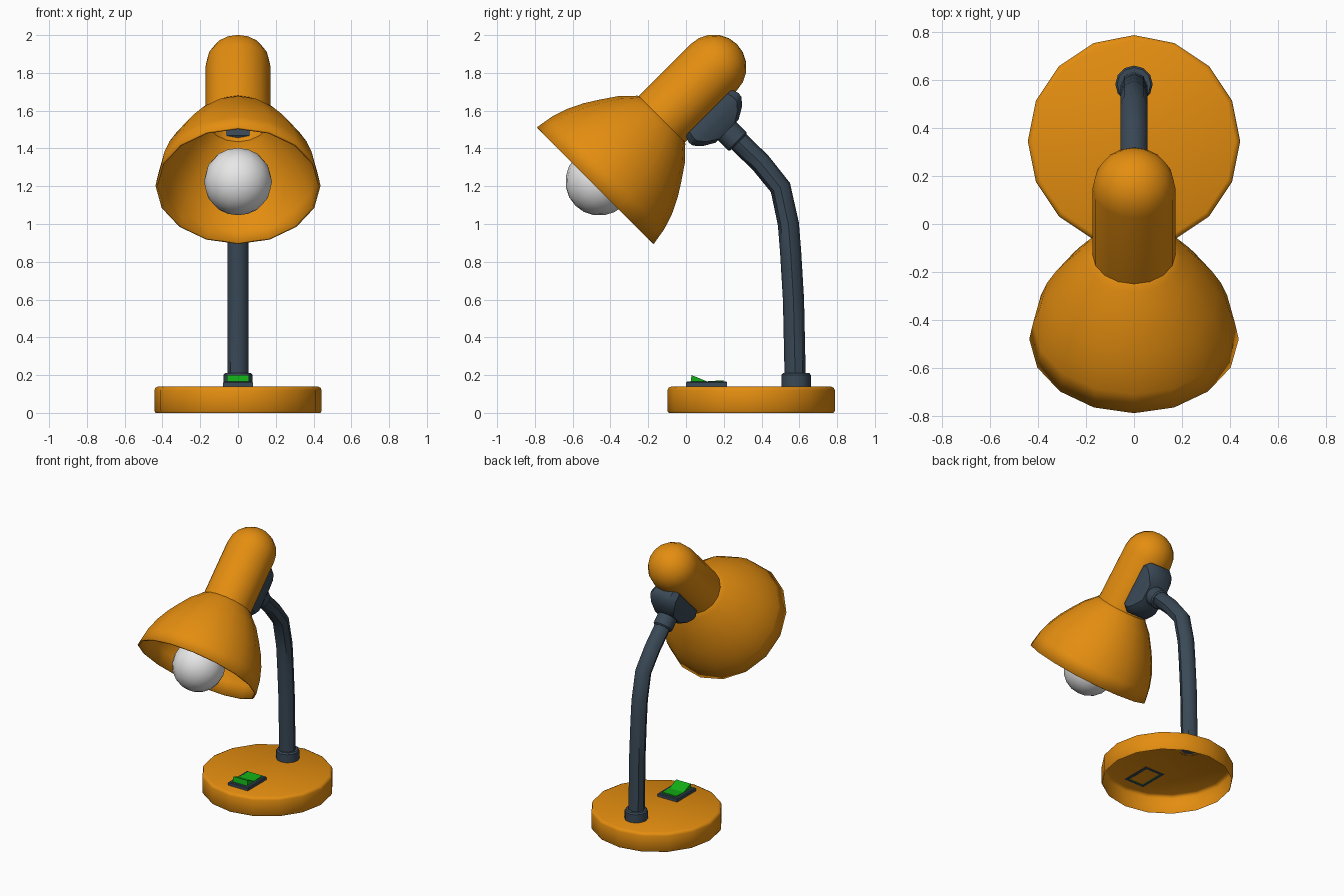
import bpy, bmesh, math
from mathutils import Matrix, Vector

if "Cube" in bpy.data.objects:
    bpy.data.objects.remove(bpy.data.objects["Cube"])


def material(name, rgb):
    m = bpy.data.materials.new(name)
    m.diffuse_color = (*rgb, 1)
    m.use_nodes = True
    m.node_tree.nodes["Principled BSDF"].inputs["Base Color"].default_value = m.diffuse_color
    return m


ORANGE = material("orange", (0.78, 0.27, 0.005))
SLATE = material("dark slate", (0.042, 0.067, 0.095))
GREEN = material("green", (0.006, 0.42, 0.008))
WHITE = material("bulb white", (0.8, 0.8, 0.8))

# Lamp head frame: origin at rim centre, local z along the head, local y towards the arm
HEAD = Matrix.Translation((0, -0.48, 1.203)) @ Matrix.Rotation(math.radians(-45), 4, 'X')


def smooth(ob, angle):
    bpy.ops.object.select_all(action='DESELECT')
    ob.select_set(True)
    bpy.context.view_layer.objects.active = ob
    if angle:
        bpy.ops.object.shade_smooth_by_angle(angle=math.radians(angle))


def skin(name, rings, mat, matrix=Matrix(), angle=35, caps=(False, False), loop=False):
    """Join rings of points with quads, optionally capping or closing the ends."""
    bm = bmesh.new()
    vs = [[bm.verts.new(p) for p in ring] for ring in rings]
    n = len(rings[0])
    pairs = list(zip(vs, vs[1:])) + ([(vs[-1], vs[0])] if loop else [])
    for a, b in pairs:
        for j in range(n):
            k = (j + 1) % n
            bm.faces.new((a[j], a[k], b[k], b[j]))
    if caps[0]:
        bm.faces.new(vs[0][::-1])
    if caps[1]:
        bm.faces.new(vs[-1])
    bmesh.ops.remove_doubles(bm, verts=bm.verts, dist=1e-5)
    me = bpy.data.meshes.new(name)
    bm.to_mesh(me)
    bm.free()
    me.materials.append(mat)
    ob = bpy.data.objects.new(name, me)
    ob.matrix_world = matrix
    bpy.context.collection.objects.link(ob)
    smooth(ob, angle)
    return ob


def lathe(name, profile, mat, matrix=Matrix(), sides=16, angle=35):
    turn = [2 * math.pi * j / sides for j in range(sides)]
    rings = [[(r * math.cos(a), r * math.sin(a), z) for a in turn] for r, z in profile]
    return skin(name, rings, mat, matrix, angle)


def rect(hx, hy, z, c=0.0):
    """Rectangle ring, with cut corners when c is given."""
    if not c:
        return [(-hx, -hy, z), (hx, -hy, z), (hx, hy, z), (-hx, hy, z)]
    return [(-hx + c, -hy, z), (hx - c, -hy, z), (hx, -hy + c, z), (hx, hy - c, z),
            (hx - c, hy, z), (-hx + c, hy, z), (-hx, hy - c, z), (-hx, -hy + c, z)]


# Round base, open underneath
lathe("base", [(0.436, 0), (0.443, 0.01), (0.443, 0.12), (0.437, 0.133), (0.422, 0.14), (0, 0.14)],
      ORANGE, Matrix.Translation((0, 0.345, 0)), angle=50)

# Shade and lamp housing: one turned shell with a rounded end
profile = [(0.437, 0), (0.421, 0.095), (0.393, 0.181), (0.352, 0.265), (0.308, 0.335),
           (0.25, 0.42), (0.198, 0.473), (0.18, 0.494), (0.173, 0.498)]
profile += [(0.173 * math.cos(a), 0.887 + 0.173 * math.sin(a))
            for a in (math.pi / 2 * i / 5 for i in range(6))]
shade = lathe("shade", profile, ORANGE, HEAD)
wall = shade.modifiers.new("wall", 'SOLIDIFY')
wall.thickness = 0.012
wall.offset = -1

# Bulb
lathe("bulb", [(0.18 * math.sin(a), 0.03 - 0.18 * math.cos(a))
               for a in (math.pi * i / 10 for i in range(11))], WHITE, HEAD, angle=60)

# Joint block on the housing and its collar, pointing along the head's local y
JOINT = HEAD @ Matrix.Translation((0, 0, 0.697)) @ Matrix.Rotation(math.radians(-90), 4, 'X')
skin("joint", [rect(0.1, 0.172, 0.15, 0.03), rect(0.108, 0.186, 0.19, 0.035),
               rect(0.104, 0.182, 0.215, 0.035), rect(0.095, 0.15, 0.252, 0.035),
               rect(0.075, 0.085, 0.29, 0.03)],
     SLATE, JOINT, caps=(True, True))
lathe("joint_collar", [(0, 0.28), (0.068, 0.28), (0.068, 0.365), (0.06, 0.374), (0, 0.374)],
      SLATE, JOINT, sides=12)

# Bent arm
path = [(0.579, 0.14), (0.569, 0.6), (0.554, 0.85), (0.542, 1.0), (0.5, 1.193),
        (0.394, 1.325), (0.283, 1.432), (0.26, 1.455)]
cu = bpy.data.curves.new("arm", 'CURVE')
cu.dimensions = '3D'
cu.bevel_depth = 0.056
cu.bevel_resolution = 2
cu.use_fill_caps = True
sp = cu.splines.new('POLY')
sp.points.add(len(path) - 1)
for p, (y, z) in zip(sp.points, path):
    p.co = (0, y, z, 1)
cu.materials.append(SLATE)
arm = bpy.data.objects.new("arm", cu)
bpy.context.collection.objects.link(arm)
smooth(arm, 0)
bpy.ops.object.convert(target='MESH')
smooth(bpy.context.object, 45)

# Collar where the arm meets the base
lathe("base_collar", [(0.078, 0.138), (0.078, 0.2), (0.07, 0.21), (0, 0.21)],
      SLATE, Matrix.Translation((0, 0.583, 0)), sides=12)

# Switch frame: a rectangular ring
skin("switch_frame", [rect(0.08, 0.109, 0.137), rect(0.08, 0.109, 0.16), rect(0.075, 0.104, 0.165),
                      rect(0.06, 0.09, 0.165), rect(0.06, 0.09, 0.137)],
     SLATE, Matrix.Translation((0, 0.109, 0)), angle=0, loop=True)

# Rocker: raised at the front, dipping in the middle, open underneath
outline = [(0.02, 0.137), (0.03, 0.2), (0.11, 0.167), (0.199, 0.173), (0.199, 0.137)]
bm = bmesh.new()
left, right = ([bm.verts.new((x, y, z)) for y, z in outline] for x in (-0.059, 0.059))
for i in range(4):
    bm.faces.new((left[i], right[i], right[i + 1], left[i + 1]))
bm.faces.new(left)
bm.faces.new(right[::-1])
me = bpy.data.meshes.new("switch_rocker")
bm.to_mesh(me)
bm.free()
me.materials.append(GREEN)
bpy.context.collection.objects.link(bpy.data.objects.new("switch_rocker", me))
